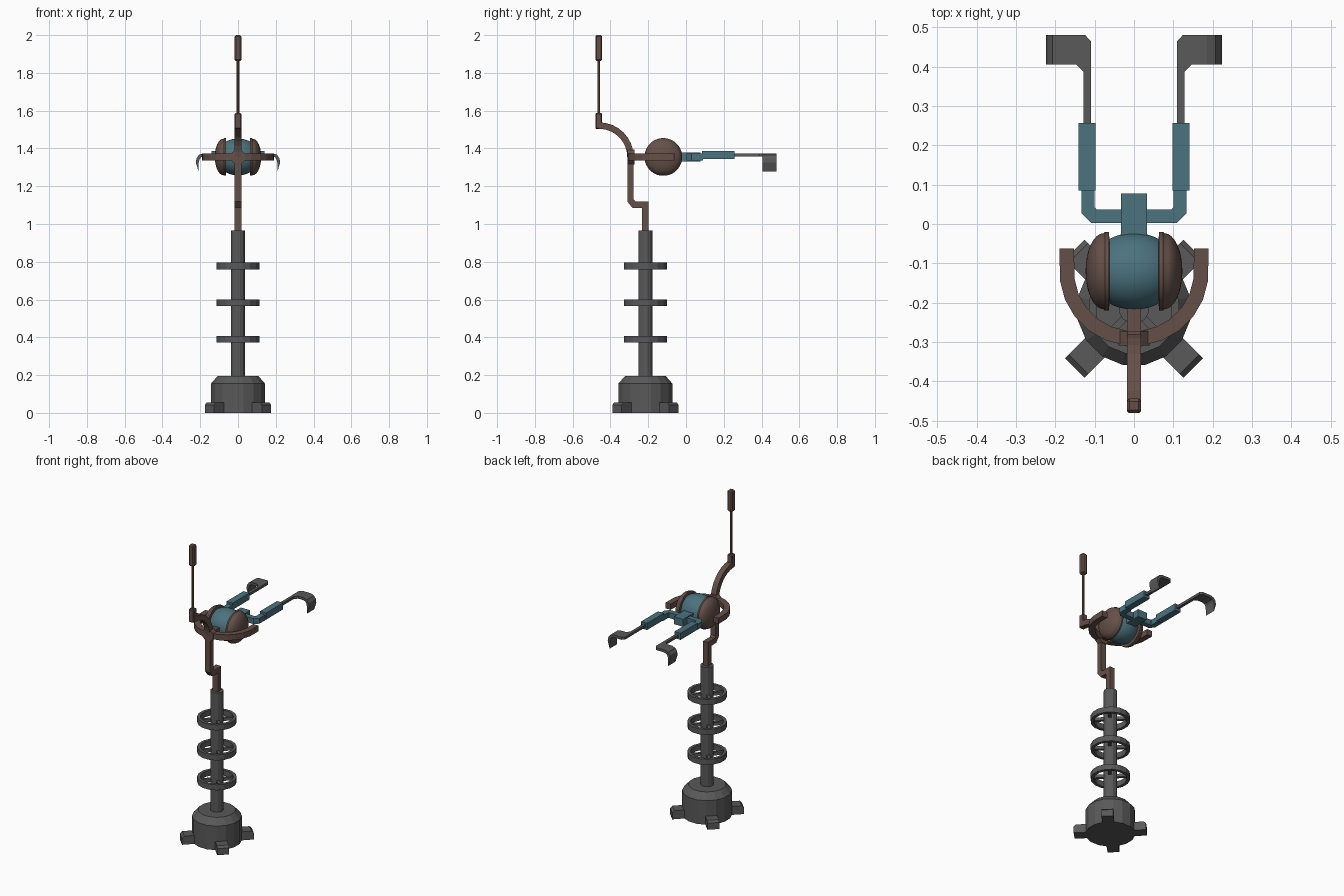
import bpy, bmesh
from math import sin, cos, pi, radians
from mathutils import Vector, Matrix

if "Cube" in bpy.data.objects:
    bpy.data.objects.remove(bpy.data.objects["Cube"])

CY = -0.215    # stand axis (y)
ORB = Vector((0, -0.12, 1.355))


def material(name, rgb):
    m = bpy.data.materials.new(name)
    m.diffuse_color = (*rgb, 1)
    m.use_nodes = True
    m.node_tree.nodes["Principled BSDF"].inputs["Base Color"].default_value = m.diffuse_color
    return m


GREY = material("dark_grey", (0.1, 0.1, 0.1))
BROWN = material("brown", (0.13, 0.08, 0.065))
TEAL = material("teal", (0.07, 0.17, 0.21))


def finish(name, bm, mat, mirror=False, smooth=False, bevel=0):
    bmesh.ops.recalc_face_normals(bm, faces=bm.faces)
    me = bpy.data.meshes.new(name)
    bm.to_mesh(me)
    bm.free()
    me.materials.append(mat)
    ob = bpy.data.objects.new(name, me)
    bpy.context.collection.objects.link(ob)
    if bevel:
        b = ob.modifiers.new("Bevel", 'BEVEL')
        b.width, b.segments = bevel, 1
    if mirror:
        ob.modifiers.new("Mirror", 'MIRROR')
    if smooth:
        bpy.ops.object.select_all(action='DESELECT')
        ob.select_set(True)
        bpy.context.view_layer.objects.active = ob
        bpy.ops.object.shade_smooth_by_angle(angle=radians(35))
    return ob


def to3d(plane, a, b, c):
    return {'xy': (a, b, c), 'xz': (a, c, b), 'yz': (c, a, b)}[plane]


def prism(name, outline, lo, hi, plane, mat, **kw):
    """Extrude a 2D outline along the remaining axis."""
    bm = bmesh.new()
    f = bm.faces.new([bm.verts.new(to3d(plane, a, b, lo)) for a, b in outline])
    new = bmesh.ops.extrude_face_region(bm, geom=[f])['geom']
    step = Vector(to3d(plane, 0, 0, hi - lo))
    bmesh.ops.translate(bm, vec=step, verts=[v for v in new if isinstance(v, bmesh.types.BMVert)])
    return finish(name, bm, mat, **kw)


def ribbon(name, path, width, lo, hi, plane, mat, **kw):
    """Rectangular bar following a flat path with mitred corners."""
    pts = [Vector(p) for p in path]
    left, right = [], []
    for i, p in enumerate(pts):
        d0 = (p - pts[i - 1]).normalized() if i else (pts[1] - p).normalized()
        d1 = (pts[i + 1] - p).normalized() if i < len(pts) - 1 else d0
        t = (d0 + d1).normalized()
        n = Vector((-t.y, t.x)) * (width / 2 / max(t.dot(d0), 0.5))
        left.append(p + n)
        right.append(p - n)
    bm = bmesh.new()
    rings = [[bm.verts.new(to3d(plane, *q, c)) for q, c in ((l, lo), (r, lo), (r, hi), (l, hi))]
             for l, r in zip(left, right)]
    for a, b in zip(rings, rings[1:]):
        for k in range(4):
            j = (k + 1) % 4
            bm.faces.new((a[k], a[j], b[j], b[k]))
    bm.faces.new(rings[0])
    bm.faces.new(rings[-1])
    return finish(name, bm, mat, **kw)


def lathe(name, profile, sides, origin, mat, axis='z', closed=False, **kw):
    """Spin (radius, height) points about z or x."""
    bm = bmesh.new()
    rings = []
    for r, h in profile:
        ring = []
        for k in range(sides):
            t = 2 * pi * (k + 0.5) / sides
            u, v = r * cos(t), r * sin(t)
            ring.append(bm.verts.new(Vector(origin) + Vector((u, v, h) if axis == 'z' else (h, u, v))))
        rings.append(ring)
    for a, b in zip(rings, rings[1:] + (rings[:1] if closed else [])):
        for k in range(sides):
            j = (k + 1) % sides
            bm.faces.new((a[k], a[j], b[j], b[k]))
    if not closed:
        bm.faces.new(rings[0])
        bm.faces.new(rings[-1])
    bmesh.ops.remove_doubles(bm, verts=bm.verts, dist=1e-5)
    return finish(name, bm, mat, **kw)


def box(name, x, y, z, mat, **kw):
    return prism(name, [(x[0], y[0]), (x[1], y[0]), (x[1], y[1]), (x[0], y[1])], *z, 'xy', mat, **kw)


# Base drum and pole
lathe("base", [(0.146, 0), (0.146, 0.155), (0.11, 0.195)], 16, (0, CY, 0), GREY)
lathe("pole", [(0.039, 0.19), (0.039, 0.965)], 12, (0, CY, 0), GREY)

# Four diagonal feet
for i in range(4):
    foot = prism("foot", [(0.1, 0), (0.213, 0), (0.213, 0.042), (0.2, 0.055), (0.1, 0.055)],
                 -0.035, 0.035, 'xz', GREY)
    foot.data.transform(Matrix.Translation((0, CY, 0)) @ Matrix.Rotation(pi / 4 + i * pi / 2, 4, 'Z'))

# Three spoked rings
for z in (0.39, 0.583, 0.777):
    lathe("pole_ring", [(0.097, -0.018), (0.116, -0.018), (0.116, 0.018), (0.097, 0.018)], 16,
          (0, CY, z), GREY, closed=True)
    for i in range(4):
        spoke = box("ring_spoke", (0.03, 0.102), (-0.009, 0.009), (z - 0.01, z + 0.01), GREY)
        spoke.data.transform(Matrix.Translation((0, CY, 0)) @ Matrix.Rotation(pi / 4 + i * pi / 2, 4, 'Z'))

# Cranked support post and curved neck of the antenna
W = 0.018
ribbon("support_post", [(CY, 0.95), (CY, 1.102), (-0.275, 1.102), (-0.294, 1.125), (-0.294, 1.36)],
       0.034, -W, W, 'yz', BROWN)
neck = [(-0.46 + 0.166 * cos(t), 1.355 + 0.166 * sin(t)) for t in [i * pi / 16 for i in range(9)]]
ribbon("antenna_neck", neck, 0.034, -W, W, 'yz', BROWN)
box("antenna_socket", (-W, W), (-0.48, -0.444), (1.502, 1.587), BROWN, bevel=0.005)
lathe("antenna_rod", [(0.008, 1.58), (0.008, 1.87)], 8, (0, -0.462, 0), BROWN)
box("antenna_tip", (-W, W), (-0.48, -0.444), (1.863, 2.0), BROWN, bevel=0.007)

# Half-ring yoke with its hub
yoke = [(-0.171, -0.062)] + [(-0.171 * cos(t), -0.12 - 0.171 * sin(t))
                             for t in [pi * (i + 0.5) / 12 for i in range(12)]] + [(0.171, -0.062)]
ribbon("yoke", yoke, 0.037, 1.337, 1.374, 'xy', BROWN)
hub = [(0.042 * cos(t), 1.355 + 0.042 * sin(t)) for t in [pi / 8 + i * pi / 4 for i in range(8)]]
prism("yoke_hub", hub, -0.309, -0.272, 'xz', BROWN)
box("orb_mount", (-W, W), (-0.28, -0.2), (1.337, 1.374), BROWN)

# Orb core and side caps
core = [(0.098 * sin(t), -0.116 * cos(t)) for t in [i * pi / 20 for i in range(21)]]
lathe("orb_core", core, 32, ORB, TEAL, axis='x', smooth=True)
cap = [(0.08, 0.062), (0.1, 0.064), (0.1, 0.074)] + \
      [(0.097 * cos(t), 0.077 + 0.046 * sin(t)) for t in [i * pi / 16 for i in range(9)]]
lathe("orb_cap", cap, 32, ORB, BROWN, axis='x', mirror=True, smooth=True)

# Front block, crossbar and arms
box("front_block", (-0.033, 0.033), (-0.04, 0.077), (1.33, 1.378), TEAL)
ribbon("crossbar", [(0.0, 0.02), (0.102, 0.02), (0.117, 0.035), (0.117, 0.09)],
       0.034, 1.337, 1.372, 'xy', TEAL, mirror=True)
box("arm_sleeve", (0.098, 0.141), (0.085, 0.257), (1.343, 1.386), TEAL, mirror=True)

# Claw rods with flared ends and hooked plates
prism("claw_rod", [(0.109, 0.25), (0.128, 0.25), (0.128, 0.387), (0.147, 0.405), (0.147, 0.48),
                   (0.124, 0.48), (0.109, 0.464)], 1.358, 1.374, 'xy', GREY, mirror=True)
prism("claw_hook", [(0.145, 1.374), (0.185, 1.374), (0.207, 1.366), (0.22, 1.347), (0.223, 1.325),
                    (0.209, 1.278), (0.208, 1.325), (0.204, 1.342), (0.196, 1.353), (0.18, 1.358),
                    (0.145, 1.358)], 0.405, 0.48, 'xz', GREY, mirror=True)
